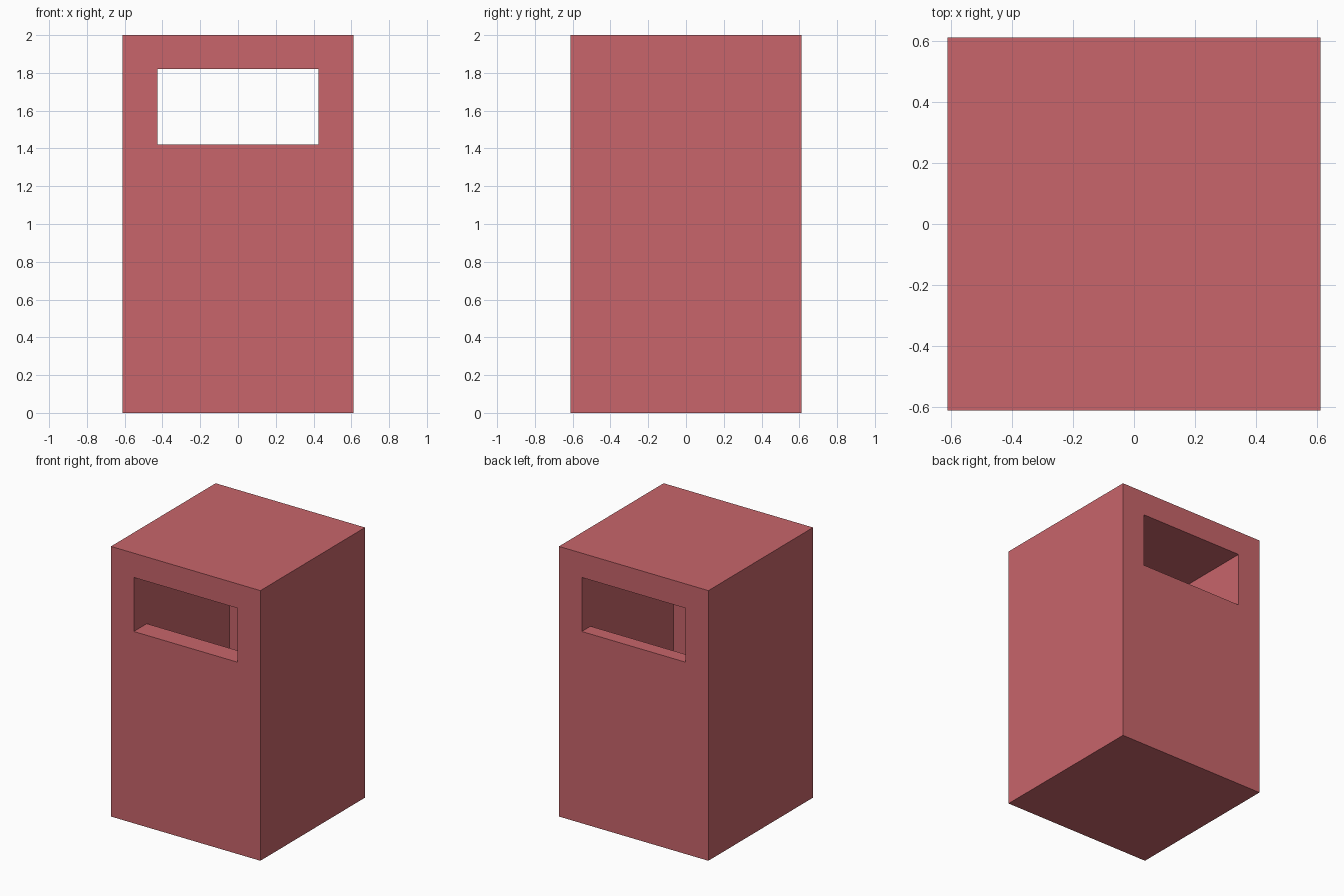
import bpy, bmesh

if "Cube" in bpy.data.objects:
    bpy.data.objects.remove(bpy.data.objects["Cube"])

HALF, HEIGHT = 0.612, 2.0
SLOT_HALF = 0.425
SLOT_LOW, SLOT_TOP = 1.42, 1.82
FRONT_IN, BACK_IN, FLOOR = -0.46, 0.51, 0.18


def prism(name, profile, half_width):
    """Extrude a closed (y, z) profile along x."""
    bm = bmesh.new()
    face = bm.faces.new([bm.verts.new((-half_width, y, z)) for y, z in profile])
    out = bmesh.ops.extrude_face_region(bm, geom=[face])
    verts = [g for g in out["geom"] if isinstance(g, bmesh.types.BMVert)]
    bmesh.ops.translate(bm, verts=verts, vec=(2 * half_width, 0, 0))
    bmesh.ops.recalc_face_normals(bm, faces=bm.faces)
    mesh = bpy.data.meshes.new(name)
    bm.to_mesh(mesh)
    bm.free()
    obj = bpy.data.objects.new(name, mesh)
    bpy.context.collection.objects.link(obj)
    return obj


# Outer box of the bin
body = prism("bin_body", [(-HALF, 0), (HALF, 0), (HALF, HEIGHT), (-HALF, HEIGHT)], HALF)
mat = bpy.data.materials.new("red_paint")
mat.diffuse_color = (0.58, 0.13, 0.145, 1)
mat.use_nodes = True
mat.node_tree.nodes["Principled BSDF"].inputs["Base Color"].default_value = mat.diffuse_color
body.data.materials.append(mat)

# Through slot and the deep inner cavity below it, as one T-shaped cutter
cutter = prism("cavity_cutter", [
    (-0.8, SLOT_LOW), (FRONT_IN, SLOT_LOW), (FRONT_IN, FLOOR), (BACK_IN, FLOOR),
    (BACK_IN, SLOT_LOW), (0.8, SLOT_LOW), (0.8, SLOT_TOP), (-0.8, SLOT_TOP)], SLOT_HALF)
cutter.data.materials.append(mat)
cutter.hide_render = True

cut = body.modifiers.new("cavity", "BOOLEAN")
cut.operation = "DIFFERENCE"
cut.solver = "EXACT"
cut.object = cutter

# Bake the cut and drop the helper
bpy.context.view_layer.objects.active = body
bpy.ops.object.modifier_apply(modifier=cut.name)
bpy.data.objects.remove(cutter)
